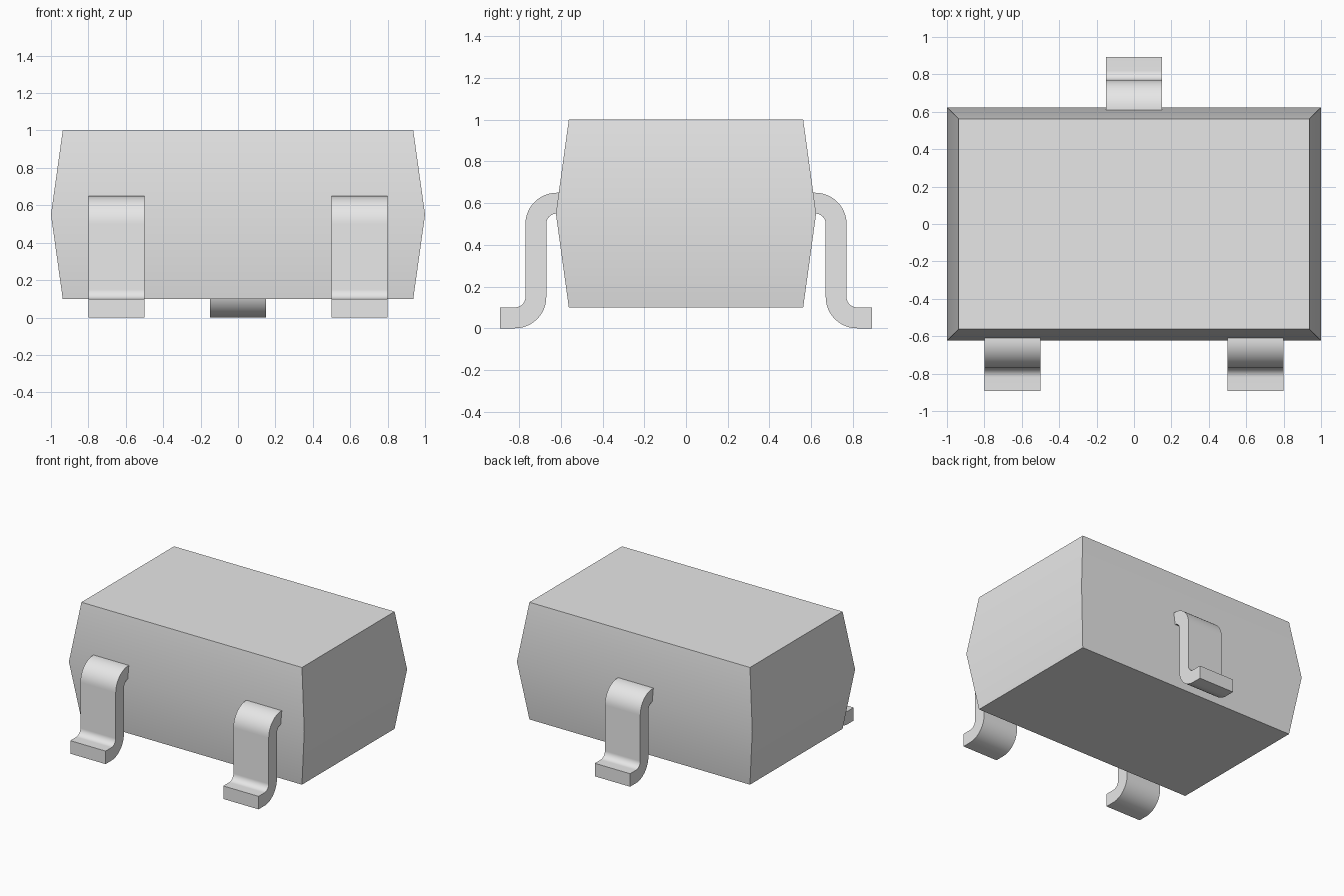
import bpy, bmesh
from math import radians, sin, cos
from mathutils import Vector

cube = bpy.data.objects.get("Cube")
if cube:
    bpy.data.objects.remove(cube, do_unlink=True)

# One shared plain grey
grey = bpy.data.materials.new("light_grey")
grey.use_nodes = True
colour = (0.8, 0.8, 0.8, 1)
grey.diffuse_color = colour
grey.node_tree.nodes["Principled BSDF"].inputs["Base Color"].default_value = colour


def finish(name, bm):
    """Turn a bmesh into a smooth-shaded object with sharp edges kept."""
    bmesh.ops.recalc_face_normals(bm, faces=bm.faces)
    mesh = bpy.data.meshes.new(name)
    bm.to_mesh(mesh)
    bm.free()
    mesh.materials.append(grey)
    obj = bpy.data.objects.new(name, mesh)
    bpy.context.collection.objects.link(obj)
    bpy.ops.object.select_all(action='DESELECT')
    obj.select_set(True)
    bpy.context.view_layer.objects.active = obj
    bpy.ops.object.shade_smooth_by_angle(angle=radians(30))
    return obj


def arc(cy, cz, radius, start, end, steps=12):
    """Points of an arc in the y-z plane, angles in degrees."""
    angles = [radians(start + (end - start) * i / steps) for i in range(steps + 1)]
    return [(cy + radius * cos(a), cz + radius * sin(a)) for a in angles]


# Body: three stacked rectangles, widest at the parting line
def build_body():
    bm = bmesh.new()
    rings = []
    for hx, hy, z in ((0.937, 0.562, 0.1), (1, 0.624, 0.55), (0.937, 0.562, 1)):
        rings.append([bm.verts.new((sx * hx, sy * hy, z))
                      for sx, sy in ((-1, -1), (1, -1), (1, 1), (-1, 1))])
    for low, high in zip(rings, rings[1:]):
        for i in range(4):
            j = (i + 1) % 4
            bm.faces.new((low[i], low[j], high[j], high[i]))
    bm.faces.new(rings[0])
    bm.faces.new(rings[-1])
    finish("body", bm)


# Lead: S-bent strip profile extruded across its width
def build_lead(name, x, side):
    inner, outer = 0.05, 0.15
    upper, lower = (0.62, 0.5), (0.82, 0.15)
    profile = [(0.57, 0.65)] + arc(*upper, outer, 90, 0)
    profile += arc(*lower, inner, 180, 270) + [(0.893, 0.1), (0.893, 0)]
    profile += arc(*lower, outer, 270, 180)
    profile += arc(*upper, inner, 0, 90) + [(0.57, 0.55)]
    bm = bmesh.new()
    face = bm.faces.new([bm.verts.new((x - 0.15, side * y, z)) for y, z in profile])
    new = bmesh.ops.extrude_face_region(bm, geom=[face])["geom"]
    moved = [v for v in new if isinstance(v, bmesh.types.BMVert)]
    bmesh.ops.translate(bm, verts=moved, vec=Vector((0.3, 0, 0)))
    finish(name, bm)


build_body()
for name, x, side in (("front_right_lead", -0.65, -1),
                      ("front_left_lead", 0.65, -1),
                      ("back_lead", 0, 1)):
    build_lead(name, x, side)
